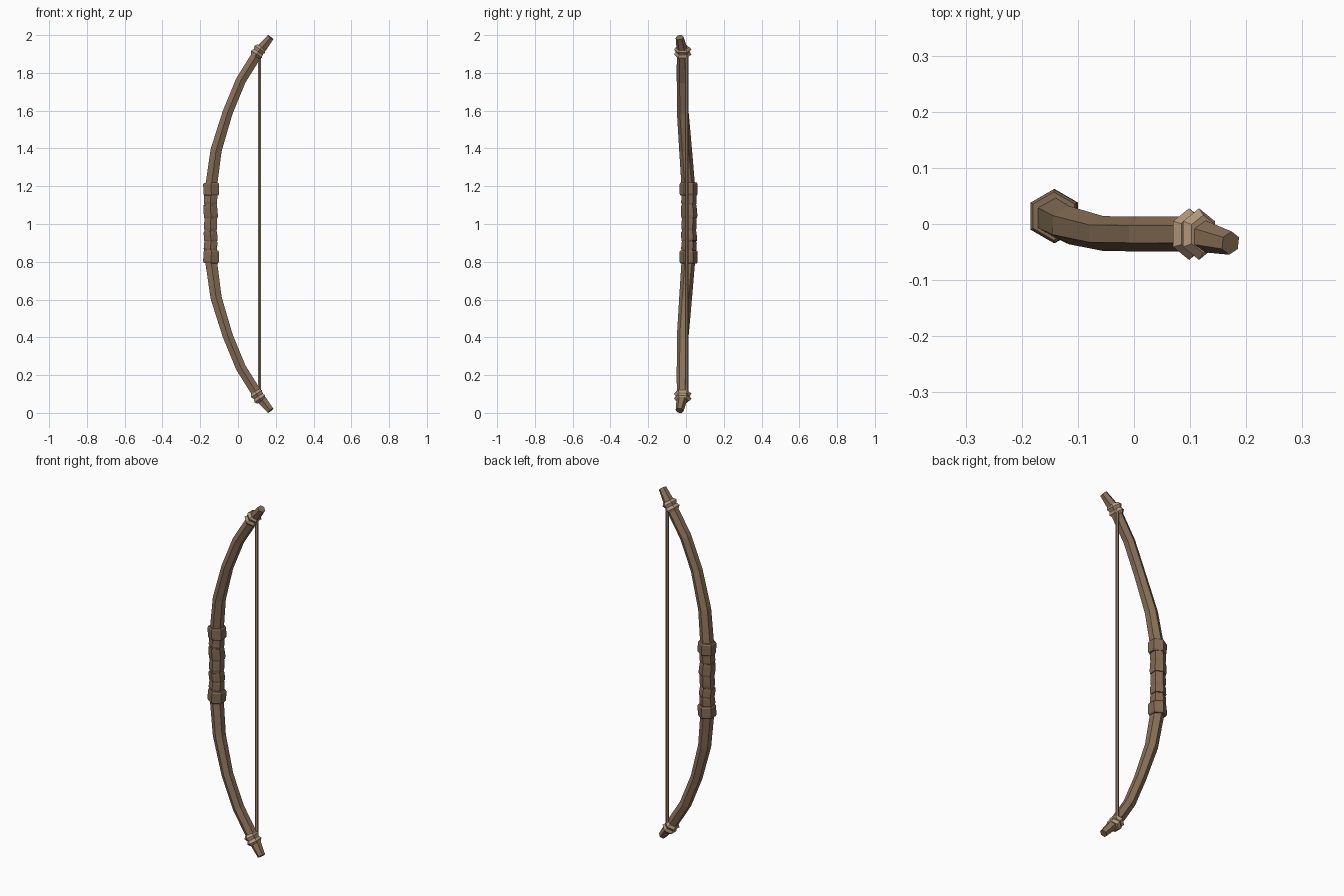
import bpy, bmesh, math
from mathutils import Vector

if "Cube" in bpy.data.objects:
    bpy.data.objects.remove(bpy.data.objects["Cube"])


def srgb(r, g, b):
    f = lambda c: (c / 255 / 12.92) if c < 10 else ((c / 255 + 0.055) / 1.055) ** 2.4
    return (f(r), f(g), f(b), 1)


def material(name, col):
    m = bpy.data.materials.new(name)
    m.diffuse_color = srgb(*col)
    m.use_nodes = True
    m.node_tree.nodes["Principled BSDF"].inputs["Base Color"].default_value = m.diffuse_color
    return m


WOOD = material("bow wood", (136, 112, 87))
LEATHER = material("grip leather", (129, 106, 83))
CORD = material("pale cord", (180, 152, 123))
STRING = material("bowstring tan", (165, 138, 111))


def sweep(name, rings, mat, sides=6):
    """Faceted tube. Each ring: (x, y, z, radius, tangent, squash in x-z plane)."""
    bm = bmesh.new()
    loops = []
    for x, y, z, r, t, squash in rings:
        t = Vector(t).normalized()
        v = Vector((0, 1, 0))
        v = (v - t * v.dot(t)).normalized()
        u = v.cross(t)
        c = Vector((x, y, z))
        loops.append([bm.verts.new(c + r * (v * math.cos(a) + u * squash * math.sin(a)))
                      for a in (2 * math.pi * i / sides for i in range(sides))])
    for a, b in zip(loops, loops[1:]):
        for i in range(sides):
            j = (i + 1) % sides
            bm.faces.new((a[i], a[j], b[j], b[i]))
    bm.faces.new(loops[0][::-1])
    bm.faces.new(loops[-1])
    bmesh.ops.recalc_face_normals(bm, faces=bm.faces)
    me = bpy.data.meshes.new(name)
    bm.to_mesh(me)
    bm.free()
    me.materials.append(mat)
    ob = bpy.data.objects.new(name, me)
    bpy.context.collection.objects.link(ob)
    return ob


def collar(name, centre, axis, profile, mat, squash=1.0):
    """Stepped ring: profile of (distance along axis, radius)."""
    d = Vector(axis).normalized()
    rings = [(*(Vector(centre) + d * s), r, axis, squash) for s, r in profile]
    return sweep(name, rings, mat)


# Bow stave: upper half mirrored about z = 1
half = [(-0.146, 0.016, 1.0, 0.036), (-0.142, 0.012, 1.2, 0.036), (-0.116, -0.002, 1.39, 0.034),
        (-0.055, -0.017, 1.59, 0.031), (0.015, -0.018, 1.76, 0.031),
        (0.110, -0.018, 1.912, 0.031), (0.172, -0.034, 1.988, 0.021)]
path = [(x, y, 2 - z, r) for x, y, z, r in half[:0:-1]] + half
rings = []
for i, (x, y, z, r) in enumerate(path):
    a, b = path[max(i - 1, 0)], path[min(i + 1, len(path) - 1)]
    rings.append((x, y, z, r, [b[k] - a[k] for k in range(3)], 1.0))
sweep("bow_stave", rings, WOOD)

# Leather bands at both ends of the grip
for name, z, tilt in (("upper_grip_band", 1.185, -0.03), ("lower_grip_band", 0.826, 0.04)):
    collar(name, (-0.142, 0.014, z), (tilt, 0, 1),
           [(-0.034, 0.043), (-0.026, 0.048), (0.026, 0.048), (0.034, 0.043)], LEATHER)

# Uneven leather turns between the bands
turns = [(1.13, 0.028, 0.041, 0.05), (1.065, 0.036, 0.043, -0.07), (1.0, 0.034, 0.040, 0.03),
         (0.935, 0.027, 0.042, -0.08), (0.885, 0.026, 0.041, 0.07)]
for i, (z, h, r, tilt) in enumerate(turns):
    collar(f"grip_wrap_{i + 1}", (-0.145, 0.016, z), (tilt, tilt, 1),
           [(-h, r - 0.003), (-h * 0.6, r), (h * 0.6, r - 0.001), (h, r - 0.003)], LEATHER)

# Double cord bindings at the nocks
for name, s in (("upper_nock_binding", 1), ("lower_nock_binding", -1)):
    collar(name, (0.107, -0.018, 1 + s * 0.912), (0.55, 0, s * 0.83),
           [(-0.030, 0.034), (-0.016, 0.046), (0, 0.037), (0.016, 0.046), (0.030, 0.034)],
           CORD, 0.85)

# Bowstring
sweep("bowstring", [(0.115, 0.004, z, 0.009, (0, 0, 1), 1.0) for z in (0.09, 1.91)], STRING)
